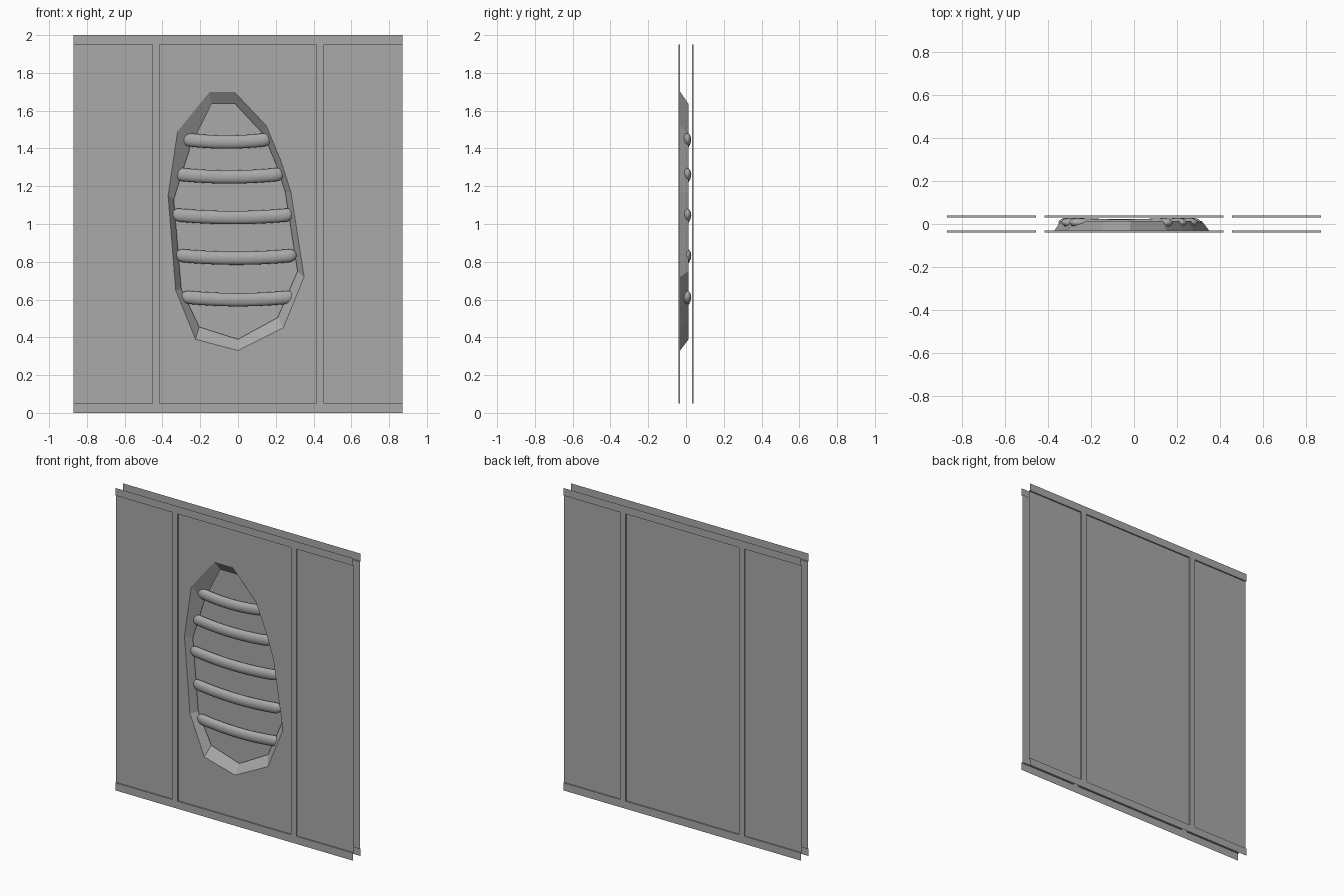
import bpy
import bmesh
import math
from mathutils import Vector

cube = bpy.data.objects.get("Cube")
if cube:
    bpy.data.objects.remove(cube, do_unlink=True)

# One plain grey for everything
GREY = (0.4, 0.4, 0.4, 1)
grey = bpy.data.materials.new("plain_grey")
grey.use_nodes = True
grey.diffuse_color = GREY
grey.node_tree.nodes["Principled BSDF"].inputs["Base Color"].default_value = GREY

W, H = 0.87, 2.0            # half width and height of the wall
FACE, RECESS = 0.04, 0.031  # depth of frame and of sunken panels
BAND = 0.05                 # height of top and bottom rails
IN, OUT = 0.415, 0.455      # inner and outer edge of the uprights


def finish(name, bm, toward=None):
    """Turn faces toward a point (or outward) and make the object."""
    if toward:
        bm.normal_update()
        for f in bm.faces:
            if f.normal.dot(Vector(toward) - f.calc_center_median()) < 0:
                f.normal_flip()
    else:
        bmesh.ops.recalc_face_normals(bm, faces=bm.faces)
    mesh = bpy.data.meshes.new(name)
    bm.to_mesh(mesh)
    bm.free()
    mesh.materials.append(grey)
    ob = bpy.data.objects.new(name, mesh)
    bpy.context.collection.objects.link(ob)
    return ob


def loop(bm, points, y):
    """Closed ring of edges from (x, z) points."""
    verts = [bm.verts.new((x, y, z)) for x, z in points]
    edges = [bm.edges.new((a, b)) for a, b in zip(verts, verts[1:] + verts[:1])]
    return verts, edges


def rect(x0, x1, z0, z1):
    return [(x0, z0), (x1, z0), (x1, z1), (x0, z1)]


def skirt(bm, a, b, skip=None):
    """Wall of quads between two rings."""
    n = len(a)
    for i in range(n):
        if i != skip:
            j = (i + 1) % n
            bm.faces.new((a[i], a[j], b[j], b[i]))


# Jagged opening: rim on the front panel and narrower rim behind it
RIM = [(-.15, 1.70), (-.02, 1.70), (.15, 1.52), (.225, 1.34), (.28, 1.17), (.35, .72),
       (.24, .45), (0, .33), (-.225, .39), (-.33, .65), (-.37, 1.15), (-.32, 1.49)]
INNER = [(-.14, 1.635), (-.015, 1.635), (.135, 1.475), (.2, 1.32), (.25, 1.17), (.315, .75),
         (.21, .505), (0, .39), (-.205, .455), (-.30, .655), (-.34, 1.13), (-.255, 1.40)]

for side, label in ((-1, "front"), (1, "back")):
    # Rails and uprights
    bm = bmesh.new()
    for box in (rect(-W, W, 0, BAND), rect(-W, W, H - BAND, H),
                rect(-OUT, -IN, BAND, H - BAND), rect(IN, OUT, BAND, H - BAND)):
        bm.faces.new(loop(bm, box, side * FACE)[0])
    finish(label + "_frame", bm, (0, side * 10, 1))

    # Sunken panels; the outer ones are open at the wall's ends
    for part, x0, x1, open_edge in (("right", -W, -OUT, 3), ("centre", -IN, IN, None),
                                    ("left", OUT, W, 1)):
        bm = bmesh.new()
        outline = rect(x0, x1, BAND, H - BAND)
        top, _ = loop(bm, outline, side * FACE)
        floor, edges = loop(bm, outline, side * RECESS)
        if part == "centre" and side < 0:
            _, hole = loop(bm, RIM, side * RECESS)
            bmesh.ops.triangle_fill(bm, edges=edges + hole, use_beauty=True)
        else:
            bm.faces.new(floor)
        skirt(bm, top, floor, open_edge)
        finish(f"{label}_{part}_panel", bm, ((x0 + x1) / 2, side * 10, 1))

# Sloping wall of the opening
bm = bmesh.new()
skirt(bm, loop(bm, RIM, -RECESS)[0], loop(bm, INNER, 0.014)[0])
finish("opening_wall", bm, (0, -10, 1))

# Bowed ribs across the opening, flattened in depth
STEPS, SIDES = 24, 16
RIBS = [(1.44, -.30, .18), (1.255, -.337, .245), (1.04, -.35, .295),
        (.825, -.33, .31), (.605, -.30, .30)]
for n, (z, x0, x1) in enumerate(RIBS, 1):
    bm = bmesh.new()
    rings = []
    for i in range(STEPS + 1):
        u = -math.cos(math.pi * i / STEPS)          # denser toward the ends
        bow = u * u
        x = (x0 + x1) / 2 + u * (x1 - x0) / 2
        near_end = min(x - x0, x1 - x) / 0.04
        r = math.sqrt(max(0.04, 1 - max(0, 1 - near_end) ** 2))
        ring = []
        for k in range(SIDES):
            a = math.tau * k / SIDES
            ring.append(bm.verts.new((x, bow * 0.008 + 0.022 * r * math.cos(a),
                                      z - 0.006 + bow * 0.017 + 0.035 * r * math.sin(a))))
        rings.append(ring)
    for a, b in zip(rings, rings[1:]):
        skirt(bm, a, b)
    bm.faces.new(rings[0])
    bm.faces.new(rings[-1])
    rib = finish(f"rib_{n}", bm)
    for p in rib.data.polygons:
        p.use_smooth = True
